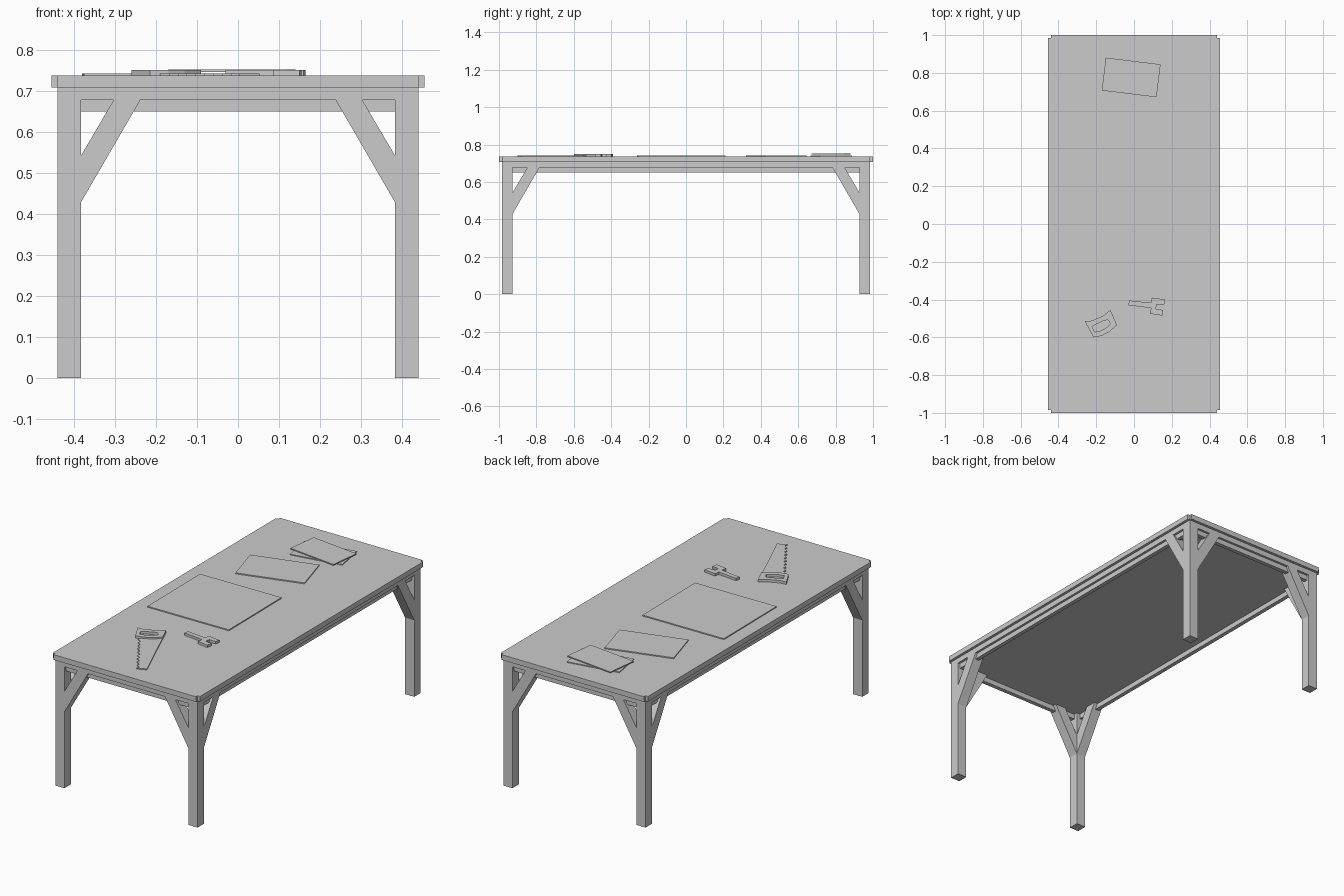
import bpy, bmesh, math
from mathutils import Vector

if "Cube" in bpy.data.objects:
    bpy.data.objects.remove(bpy.data.objects["Cube"])


def prism(name, pts, vec):
    """Extrude a planar outline of 3D points along vec."""
    vec = Vector(vec)
    bm = bmesh.new()
    a = [bm.verts.new(p) for p in pts]
    b = [bm.verts.new(Vector(p) + vec) for p in pts]
    bm.faces.new(a)
    bm.faces.new(b)
    for i in range(len(pts)):
        j = (i + 1) % len(pts)
        bm.faces.new((a[i], a[j], b[j], b[i]))
    bmesh.ops.recalc_face_normals(bm, faces=bm.faces[:])
    me = bpy.data.meshes.new(name)
    bm.to_mesh(me)
    bm.free()
    ob = bpy.data.objects.new(name, me)
    bpy.context.collection.objects.link(ob)
    return ob


def flat(name, pts, z0, z1):
    return prism(name, [(x, y, z0) for x, y in pts], (0, 0, z1 - z0))


def box(name, x0, x1, y0, y1, z0, z1):
    return flat(name, [(x0, y0), (x1, y0), (x1, y1), (x0, y1)], z0, z1)


def sheet(name, cx, cy, w, d, deg, z0, z1):
    a = math.radians(deg)
    c, s = math.cos(a), math.sin(a)
    corners = [(-w/2, -d/2), (w/2, -d/2), (w/2, d/2), (-w/2, d/2)]
    flat(name, [(cx + c*x - s*y, cy + s*x + c*y) for x, y in corners], z0, z1)


X, Y = 0.44, 0.985        # outer faces of the frame
T = 0.057                 # leg thickness
XI, YI = X - T, Y - T     # inner faces of the legs
RAIL, UNDER, TOP = 0.678, 0.708, 0.737

# table top with small notched corners
E = 0.015
flat("table_top", [(-X, -Y-E), (X, -Y-E), (X, -Y), (X+E, -Y), (X+E, Y), (X, Y),
                   (X, Y+E), (-X, Y+E), (-X, Y), (-X-E, Y), (-X-E, -Y), (-X, -Y)],
     UNDER, TOP)

# solid slab under the top, flush with the legs
box("under_slab", -X, X, -Y, Y, RAIL, UNDER)

# legs with two diagonal braces each
brace = [(0, 0.428), (0.145, RAIL), (0.08, RAIL), (0, 0.542)]  # inward offset, z
for sx, nx in ((-1, "left"), (1, "right")):
    for sy, ny in ((-1, "front"), (1, "back")):
        n = f"{ny}_{nx}"
        box(n + "_leg", *sorted((sx*XI, sx*X)), *sorted((sy*YI, sy*Y)), 0, RAIL)
        prism(n + "_end_brace", [(sx*(XI - o), sy*YI, z) for o, z in brace], (0, sy*T, 0))
        prism(n + "_side_brace", [(sx*XI, sy*(YI - o), z) for o, z in brace], (sx*T, 0, 0))

# narrow bars under the slab, set back from the outer faces
IN, OUT = 0.036, 0.013
for s, nx, ny in ((-1, "left", "front"), (1, "right", "back")):
    box(nx + "_bar", *sorted((s*(X - IN), s*(X - OUT))), -YI, YI, 0.65, RAIL)
    box(ny + "_bar", -XI, XI, *sorted((s*(Y - IN), s*(Y - OUT))), 0.65, RAIL)

# loose sheets
sheet("large_sheet", -0.128, -0.025, 0.50, 0.47, 0.5, TOP, 0.743)
sheet("medium_sheet", -0.094, 0.482, 0.37, 0.23, 16, TOP, 0.743)
sheet("lower_small_sheet", -0.015, 0.776, 0.292, 0.175, 10, TOP, 0.742)
sheet("upper_small_sheet", -0.015, 0.776, 0.292, 0.175, -7, 0.746, 0.752)

# spanner
flat("spanner", [(-0.025, -0.405), (0.088, -0.417), (0.095, -0.39), (0.165, -0.40),
                 (0.16, -0.425), (0.12, -0.425), (0.115, -0.45), (0.155, -0.455),
                 (0.15, -0.485), (0.085, -0.475), (0.09, -0.445), (-0.03, -0.43)],
     TOP, 0.751)

# saw blade with teeth along its left edge
root, tip, teeth = Vector((-0.19, -0.61)), Vector((0.004, -0.90)), 9
step = (tip - root) / teeth
notch = Vector((-step.y, step.x)).normalized() * 0.013
edge = []
for i in range(teeth):
    edge += [root + step*i, root + step*(i + 0.8) + notch]
flat("saw_blade", [tuple(p) for p in edge]
     + [(0.004, -0.90), (0.053, -0.88), (-0.09, -0.54), (-0.17, -0.57)], TOP, 0.743)

# saw handle: outline and grip hole, built as a ring of quads
outer = [(-0.26, -0.515), (-0.225, -0.512), (-0.165, -0.487), (-0.125, -0.455),
         (-0.09, -0.535), (-0.13, -0.57), (-0.17, -0.592), (-0.215, -0.60)]
hole = [(-0.222, -0.543), (-0.205, -0.533), (-0.16, -0.512), (-0.138, -0.507),
        (-0.125, -0.53), (-0.148, -0.55), (-0.18, -0.566), (-0.208, -0.571)]
bm = bmesh.new()
rings = [[bm.verts.new((x, y, z)) for x, y in loop]
         for loop, z in ((outer, TOP), (outer, 0.751), (hole, 0.751), (hole, TOP))]
for a, b in zip(rings, rings[1:] + rings[:1]):
    for i in range(8):
        j = (i + 1) % 8
        bm.faces.new((a[i], a[j], b[j], b[i]))
bmesh.ops.recalc_face_normals(bm, faces=bm.faces[:])
me = bpy.data.meshes.new("saw_handle")
bm.to_mesh(me)
bm.free()
bpy.context.collection.objects.link(bpy.data.objects.new("saw_handle", me))
